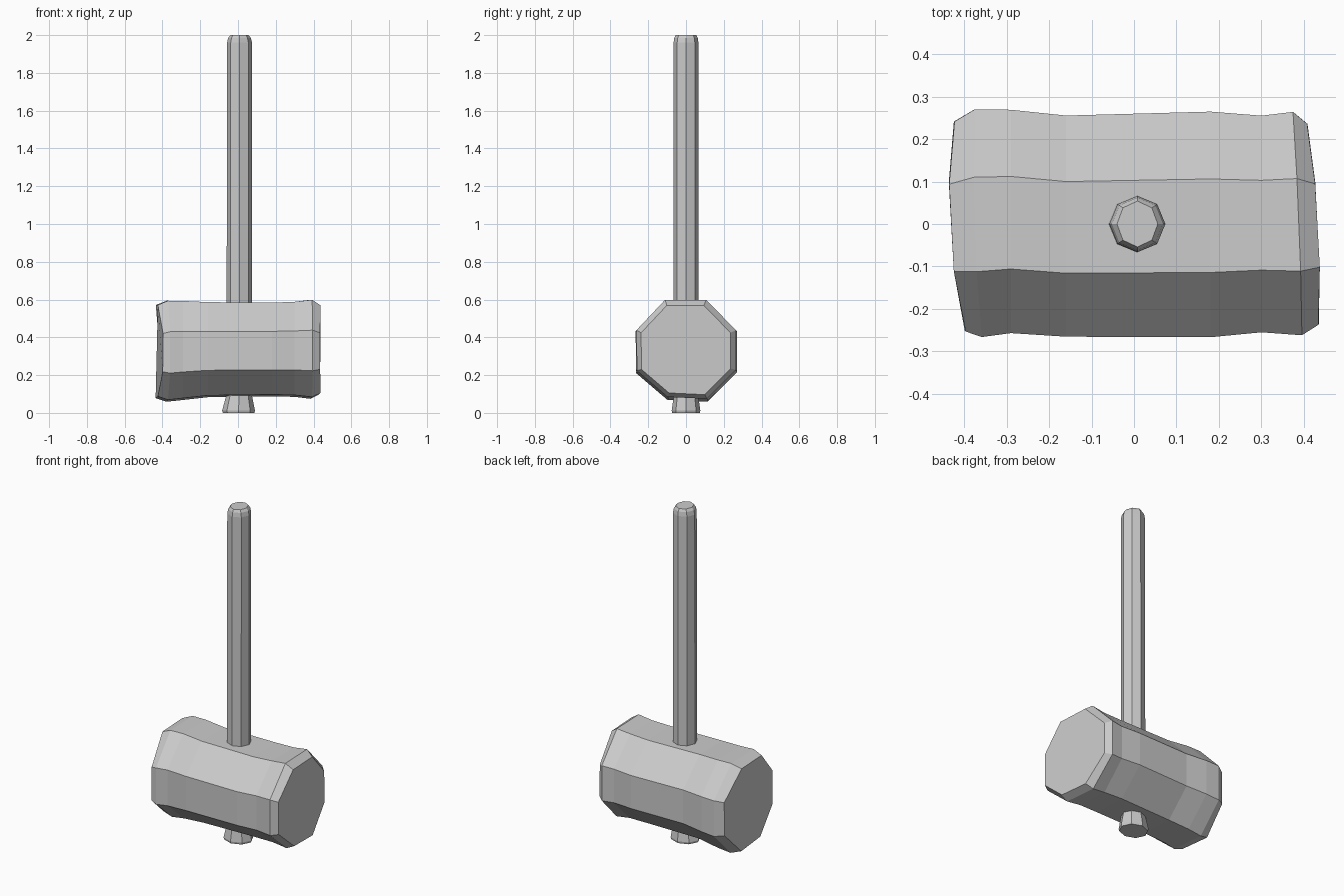
import bpy, bmesh, math

cube = bpy.data.objects.get("Cube")
if cube:
    bpy.data.objects.remove(cube, do_unlink=True)

# Single plain grey
grey = bpy.data.materials.new("stone_grey")
grey.use_nodes = True
colour = (0.6, 0.6, 0.6, 1)
grey.diffuse_color = colour
grey.node_tree.nodes["Principled BSDF"].inputs["Base Color"].default_value = colour


def loft(name, rings):
    """Skin a list of equal-sized closed rings and cap both ends."""
    bm = bmesh.new()
    loops = [[bm.verts.new(p) for p in ring] for ring in rings]
    n = len(loops[0])
    for a, b in zip(loops, loops[1:]):
        for i in range(n):
            j = (i + 1) % n
            bm.faces.new((a[i], a[j], b[j], b[i]))
    bm.faces.new(loops[0])
    bm.faces.new(loops[-1])
    bmesh.ops.recalc_face_normals(bm, faces=bm.faces)
    mesh = bpy.data.meshes.new(name)
    bm.to_mesh(mesh)
    bm.free()
    mesh.materials.append(grey)
    obj = bpy.data.objects.new(name, mesh)
    bpy.context.collection.objects.link(obj)
    return obj


# Hammer head: uneven octagon section (y, z from the head centre) swept along x
CENTRE = 0.335
section = [(0.105, 0.257), (-0.113, 0.257), (-0.264, 0.098), (-0.262, -0.115),
           (-0.10, -0.252), (0.11, -0.262), (0.262, -0.11), (0.262, 0.098)]


def head_ring(x, bulge, skew, sy, sz, dy, dz):
    return [(x + bulge * abs(z) / 0.257 + skew * y,
             y * sy + dy, CENTRE + z * sz + dz) for y, z in section]


# x, bulge, skew, y scale, z scale, y shift, z shift
head = loft("hammer_head", [head_ring(*r) for r in (
    (-0.397, -0.033, -0.05, 0.94, 0.95, -0.005, -0.008),
    (-0.362, -0.012, -0.03, 1.02, 1.03, 0.003, -0.006),
    (-0.290, 0, 0, 1.00, 1.01, 0.007, -0.002),
    (-0.160, 0, 0, 0.99, 0.97, -0.004, 0.002),
    (0.180, 0, 0, 1.01, 0.955, 0, 0.003),
    (0.300, 0, 0, 0.97, 0.97, 0.001, 0.004),
    (0.383, 0.005, -0.04, 1.00, 1.01, 0.002, 0.004),
    (0.414, 0.018, -0.05, 0.90, 0.91, 0, 0))])


# Handle: eight-sided shaft with a flared foot and chamfered tip
def handle_ring(z, rx, ry, cx=0.008):
    return [(cx + rx * math.cos(i * math.pi / 4),
             ry * math.sin(i * math.pi / 4), z) for i in range(8)]


handle = loft("handle", [handle_ring(*r) for r in (
    (0, 0.083, 0.073, 0.003),
    (0.012, 0.087, 0.076, 0.003),
    (0.10, 0.066, 0.063, 0.006),
    (0.58, 0.067, 0.067, 0.007),
    (1.96, 0.066, 0.066, 0.008),
    (1.985, 0.060, 0.062, 0.008),
    (2.0, 0.048, 0.054, 0.008))])
